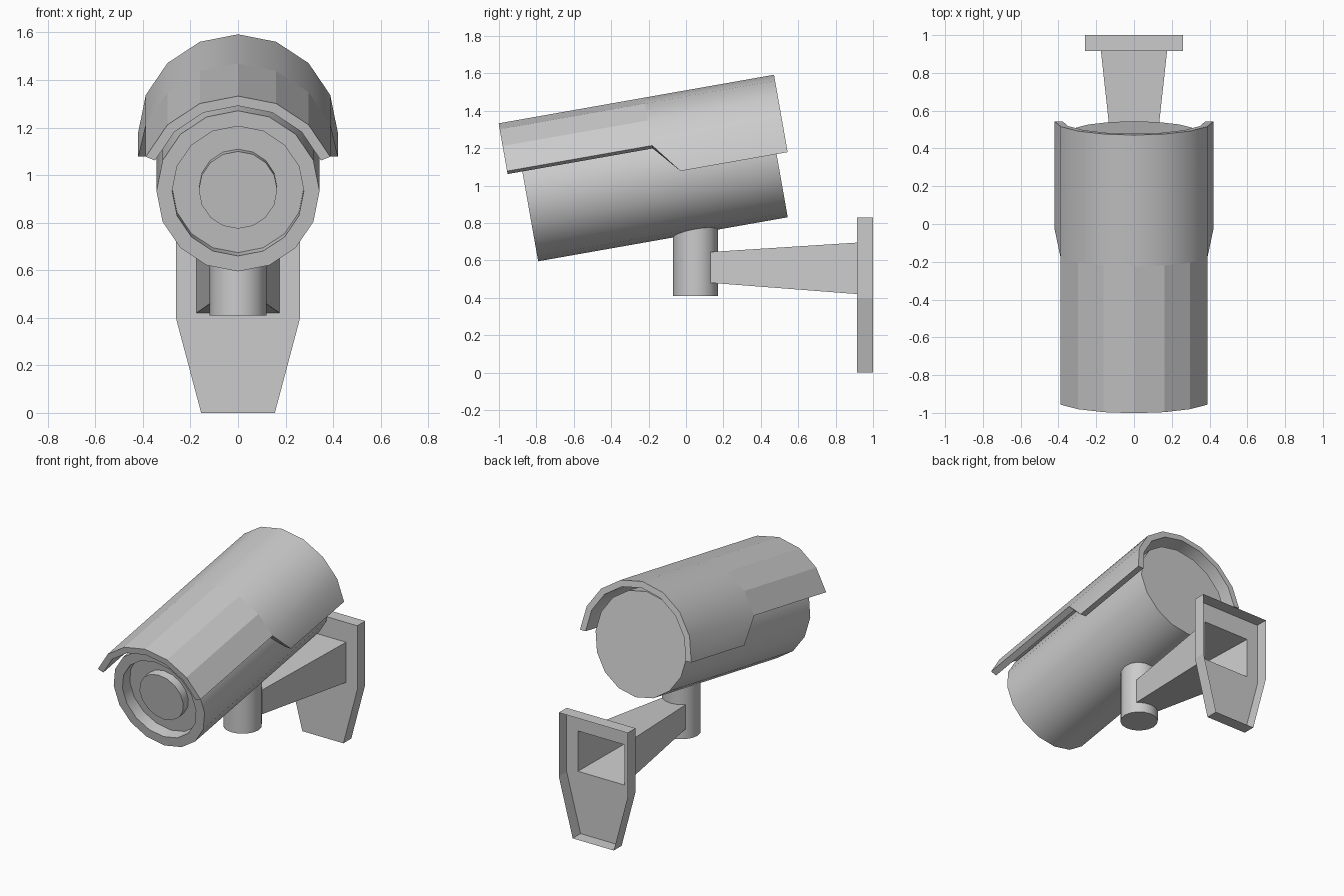
import bpy, bmesh
from math import sin, cos, pi, radians
from mathutils import Matrix

if "Cube" in bpy.data.objects:
    bpy.data.objects.remove(bpy.data.objects["Cube"])

SIDES = 16
# Tilted camera frame: local y runs along the barrel from its front face
TILT = Matrix.Translation((0, -0.85, 0.933)) @ Matrix.Rotation(radians(10), 4, 'X')


def finish(name, bm, matrix=Matrix(), smooth=True):
    bmesh.ops.recalc_face_normals(bm, faces=bm.faces[:])
    mesh = bpy.data.meshes.new(name)
    bm.to_mesh(mesh)
    bm.free()
    ob = bpy.data.objects.new(name, mesh)
    bpy.context.collection.objects.link(ob)
    ob.matrix_world = matrix
    if smooth:
        bpy.ops.object.select_all(action='DESELECT')
        bpy.context.view_layer.objects.active = ob
        ob.select_set(True)
        bpy.ops.object.shade_smooth_by_angle(angle=radians(35))
    return ob


def polar(r, k, y):
    a = 2 * pi * k / SIDES
    return (r * cos(a), y, r * sin(a))


def lathe(name, profile, matrix):
    """Revolve (radius, y) points about local y and cap both ends."""
    bm = bmesh.new()
    rings = [[bm.verts.new(polar(r, k, y)) for k in range(SIDES)] for r, y in profile]
    for a, b in zip(rings, rings[1:]):
        for k in range(SIDES):
            n = (k + 1) % SIDES
            bm.faces.new((a[k], a[n], b[n], b[k]))
    bm.faces.new(rings[0])
    bm.faces.new(rings[-1])
    return finish(name, bm, matrix)


# Barrel with recessed front, and lens
lathe("camera_body", [(0.343, 1.355), (0.343, 0), (0.277, 0), (0.277, 0.08)], TILT)
lathe("lens", [(0.165, 0.085), (0.165, 0.025)], TILT)

# Sun shield: half tube whose lowest strips only cover the rear
bm = bmesh.new()
layers = []
for r in (0.42, 0.378):
    grid = [[bm.verts.new(polar(r, k, y))
             for y in (-0.08, 0.833 if k in (0, 8) else 0.708, 1.415)]
            for k in range(9)]
    layers.append(grid)
outer, inner = layers
pair = {o: i for go, gi in zip(outer, inner) for o, i in zip(go, gi)}
skin = []
for k in range(8):
    for j in (0, 1):
        if j == 0 and k in (0, 7):
            continue
        skin.append(bm.faces.new((outer[k][j], outer[k + 1][j],
                                  outer[k + 1][j + 1], outer[k][j + 1])))
rim = [e for e in bm.edges if len(e.link_faces) == 1]
for f in skin:
    bm.faces.new([pair[v] for v in reversed(f.verts)])
for e in rim:
    a, b = e.verts
    bm.faces.new((a, b, pair[b], pair[a]))
bmesh.ops.delete(bm, geom=[v for v in bm.verts if not v.link_faces], context='VERTS')
shield = finish("sun_shield", bm, TILT)
for p in shield.data.polygons:      # front section is faceted
    if p.center.y < 0.5:
        p.use_smooth = False

# Upright pivot post
lathe("pivot_post", [(0.12, 0), (0.12, 0.41)],
      Matrix.Translation((0, 0.05, 0.41)) @ Matrix.Rotation(radians(90), 4, 'X'))

# Wall bracket: open-backed plate flowing into a hollow tapered arm
bm = bmesh.new()


def loop(points, y):
    return [bm.verts.new((x, y, z)) for x, z in points]


def rect(x, z0, z1):
    return [(-x, z1), (x, z1), (x, z0), (-x, z0)]


def bridge(a, b):
    for i in range(len(a)):
        n = (i + 1) % len(a)
        bm.faces.new((a[i], a[n], b[n], b[i]))


plate = [(-0.26, 0.83), (0.26, 0.83), (0.26, 0.395),
         (0.155, 0), (-0.155, 0), (-0.26, 0.395)]
back, front = loop(plate, 1.0), loop(plate, 0.915)
root = loop(rect(0.175, 0.42, 0.695), 0.915)
tip = loop(rect(0.089, 0.48, 0.645), 0.13)
bridge(back, front)
bridge([front[i] for i in (0, 1, 2, 5)], root)
bm.faces.new(front[2:])
bridge(root, tip)
bm.faces.new(tip)
finish("wall_bracket", bm, smooth=False)
